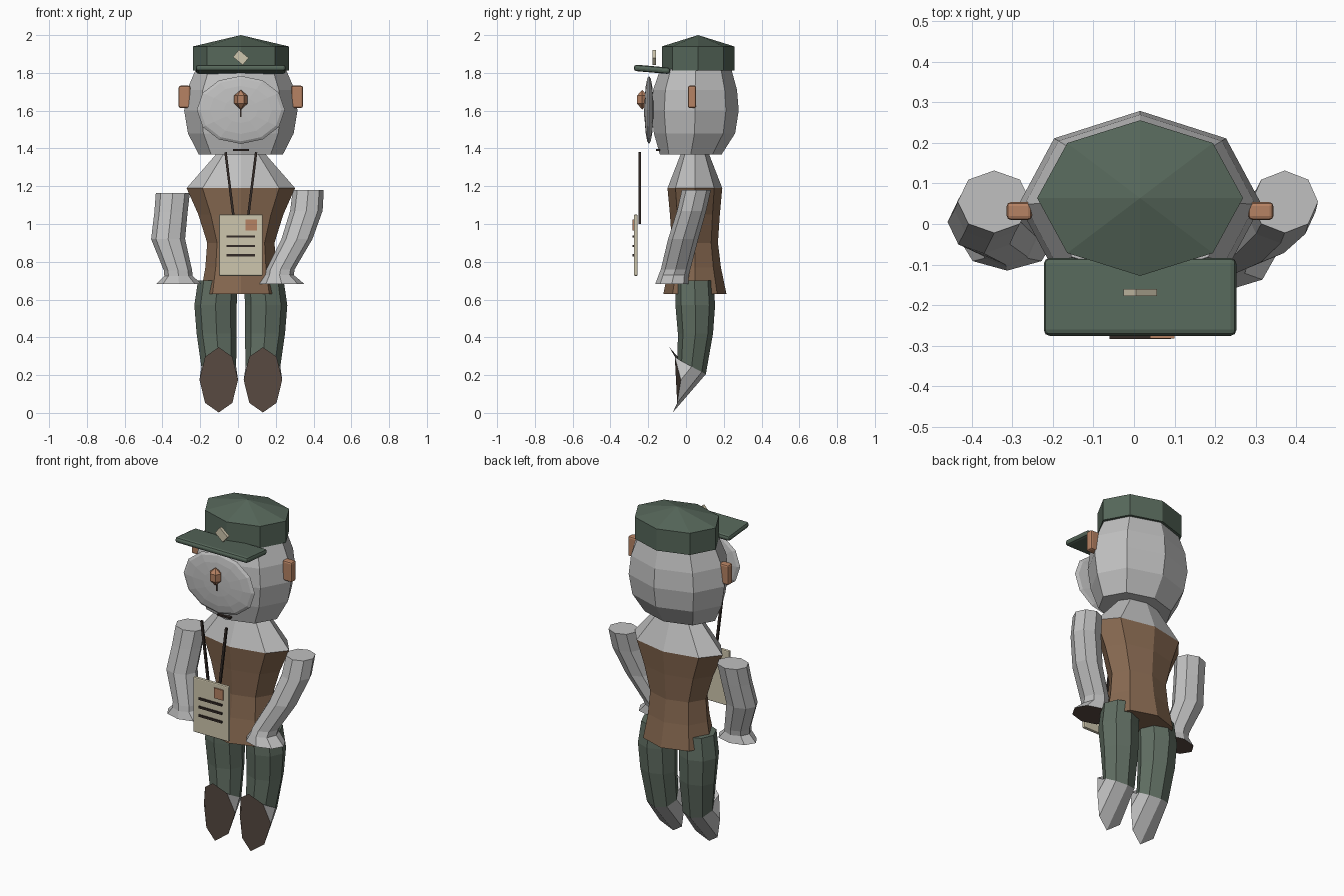
import bpy, bmesh, math
from mathutils import Vector, Matrix

if "Cube" in bpy.data.objects:
    bpy.data.objects.remove(bpy.data.objects["Cube"])

CX = 0.015  # body axis


def material(name, rgb):
    m = bpy.data.materials.new(name)
    m.diffuse_color = [(c / 255 / 12.92 if c < 10 else ((c / 255 + 0.055) / 1.055) ** 2.4) for c in rgb] + [1]
    m.use_nodes = True
    m.node_tree.nodes["Principled BSDF"].inputs["Base Color"].default_value = m.diffuse_color
    return m


FUR = material("grey_fur", (192, 192, 192))
VEST = material("brown_vest", (134, 104, 80))
GREEN = material("trouser_green", (96, 110, 98))
CAP = material("cap_green", (86, 103, 90))
TAN = material("tan_skin", (182, 130, 99))
CARD = material("cream_card", (206, 198, 173))
SOLE = material("dark_brown_pad", (90, 76, 67))
DARK = material("near_black", (52, 43, 39))


def finish(name, bm, mats):
    bmesh.ops.recalc_face_normals(bm, faces=bm.faces)
    me = bpy.data.meshes.new(name)
    bm.to_mesh(me)
    bm.free()
    for m in mats:
        me.materials.append(m)
    ob = bpy.data.objects.new(name, me)
    bpy.context.collection.objects.link(ob)
    return ob


def loft(name, rings, mats, bands=None, caps=(0, 0), sides=8):
    """Rings are (x, y, z, rx, ry, tilt in degrees, side bend); zero radius makes a tip."""
    bm = bmesh.new()
    loops = []
    for r in rings:
        x, y, z, rx, ry, tilt, bend = (tuple(r) + (0, 0))[:7]
        if rx == 0:
            loops.append([bm.verts.new((x, y, z))])
            continue
        rot = Matrix.Rotation(math.radians(tilt), 3, 'X')
        loop = []
        for i in range(sides):
            a = 2 * math.pi * i / sides
            p = rot @ Vector((rx * math.cos(a), ry * math.sin(a), 0))
            p += Vector((x, y + bend * math.cos(a) ** 2, z))
            loop.append(bm.verts.new(p))
        loops.append(loop)
    for k, (a, b) in enumerate(zip(loops, loops[1:])):
        for i in range(sides):
            j = (i + 1) % sides
            if len(a) == 1:
                f = bm.faces.new((a[0], b[i], b[j]))
            elif len(b) == 1:
                f = bm.faces.new((a[i], a[j], b[0]))
            else:
                f = bm.faces.new((a[i], a[j], b[j], b[i]))
            f.material_index = bands[k] if bands else 0
    for loop, mi in zip((loops[0], loops[-1]), caps):
        if len(loop) > 1:
            bm.faces.new(loop).material_index = mi
    return finish(name, bm, mats)


def box(name, centre, size, mat, bevel=0.0, rot=(0, 0, 0)):
    bm = bmesh.new()
    bmesh.ops.create_cube(bm, size=1)
    bmesh.ops.scale(bm, vec=size, verts=bm.verts)
    if bevel:
        bmesh.ops.bevel(bm, geom=bm.edges[:], offset=bevel, segments=2, profile=0.5, affect='EDGES')
    ob = finish(name, bm, [mat])
    ob.location = centre
    ob.rotation_euler = [math.radians(a) for a in rot]
    return ob


# Torso: fur neck and shoulders above, vest below
loft("torso", [(CX, 0.047, 1.42, 0.10, 0.06), (CX, 0.047, 1.37, 0.13, 0.075),
               (CX, 0.047, 1.19, 0.287, 0.145), (CX, 0.047, 1.05, 0.225, 0.132),
               (CX, 0.047, 0.90, 0.178, 0.122), (CX, 0.047, 0.77, 0.188, 0.138),
               (CX, 0.047, 0.63, 0.212, 0.167)],
     [FUR, VEST], bands=[0, 0, 1, 1, 1, 1], caps=(0, 1))

# Head
loft("head", [(CX, 0.025, 1.367, 0.222, 0.163), (CX, 0.045, 1.48, 0.28, 0.215),
              (CX, 0.048, 1.60, 0.30, 0.231), (CX, 0.048, 1.71, 0.285, 0.222),
              (CX, 0.052, 1.82, 0.238, 0.188)], [FUR])

# Muzzle: flattened sphere facing forward
bm = bmesh.new()
bmesh.ops.create_uvsphere(bm, u_segments=12, v_segments=8, radius=1)
bmesh.ops.rotate(bm, matrix=Matrix.Rotation(math.pi / 2, 3, 'X'), verts=bm.verts)
bmesh.ops.scale(bm, vec=(0.233, 0.024, 0.18), verts=bm.verts)
bmesh.ops.translate(bm, vec=(CX, -0.196, 1.604), verts=bm.verts)
finish("muzzle", bm, [FUR])

# Nose, lip line and mouth
loft("nose", [(CX, -0.232, 1.71, 0, 0), (CX, -0.232, 1.68, 0.035, 0.031),
              (CX, -0.232, 1.637, 0.035, 0.031), (CX, -0.232, 1.605, 0, 0)], [TAN], sides=6)
box("lip_line", (CX, -0.219, 1.59), (0.008, 0.008, 0.045), DARK)
box("mouth", (CX, -0.148, 1.392), (0.085, 0.02, 0.01), DARK)

# Ears
for s, side in ((-1, "left"), (1, "right")):
    box(side + "_ear", (CX + s * 0.298, 0.032, 1.673), (0.062, 0.044, 0.118), TAN, 0.01)

# Cap: crown, visor and badge
loft("cap_crown", [(CX, 0.064, 2.0, 0, 0), (CX, 0.064, 1.94, 0.254, 0.192),
                   (CX, 0.064, 1.812, 0.254, 0.192)], [CAP])
box("cap_visor", (CX, -0.18, 1.819), (0.475, 0.192, 0.034), CAP, 0.014, (-5, 0, 0))
box("cap_badge", (CX, -0.169, 1.882), (0.067, 0.018, 0.049), CARD, 0, (0, 40, 0))

# Arms with a padded palm under each flared hand
loft("left_arm", [(-0.345, 0.055, 1.165, 0.09, 0.077), (-0.355, 0.035, 1.06, 0.088, 0.077),
                  (-0.37, 0.005, 0.92, 0.09, 0.078), (-0.318, -0.03, 0.755, 0.075, 0.07),
                  (-0.315, -0.035, 0.725, 0.075, 0.07), (-0.313, -0.035, 0.682, 0.12, 0.08)],
     [FUR, SOLE], caps=(0, 1))
loft("right_arm", [(0.372, 0.055, 1.18, 0.082, 0.077), (0.362, 0.03, 1.07, 0.086, 0.077),
                   (0.312, -0.015, 0.92, 0.082, 0.08), (0.225, -0.055, 0.76, 0.075, 0.078),
                   (0.22, -0.065, 0.73, 0.075, 0.08), (0.232, -0.075, 0.682, 0.12, 0.088)],
     [FUR, SOLE], caps=(0, 1))

# Legs: trousers turning into fur feet with a forward-facing sole
for s, side in ((-1, "left"), (1, "right")):
    loft(side + "_leg", [(CX + s * 0.122, 0.045, 0.70, 0.105, 0.10),
                         (CX + s * 0.134, 0.049, 0.57, 0.112, 0.105),
                         (CX + s * 0.128, 0.05, 0.42, 0.106, 0.093),
                         (CX + s * 0.117, 0.03, 0.245, 0.092, 0.085, -28),
                         (CX + s * 0.117, -0.079, 0.175, 0.102, 0.173, -87, 0.052)],
         [GREEN, FUR, SOLE], bands=[0, 0, 0, 1], caps=(0, 2))

# Hanging card with stamp and ruled lines
box("card", (CX, -0.266, 0.888), (0.232, 0.02, 0.325), CARD, 0.006)
box("stamp", (0.07, -0.279, 0.995), (0.06, 0.008, 0.06), TAN)
for i in range(3):
    box("card_line_%d" % (i + 1), (CX, -0.279, 0.934 - 0.05 * i), (0.152, 0.009, 0.012), DARK)

# Lanyard cords
for s, side in ((-1, "left"), (1, "right")):
    top, low = Vector((CX + s * 0.081, -0.245, 1.38)), Vector((CX + s * 0.034, -0.245, 1.0))
    d = top - low
    box(side + "_cord", (top + low) / 2, (0.013, 0.011, d.length), DARK, 0,
        (0, math.degrees(math.atan2(d.x, d.z)), 0))
